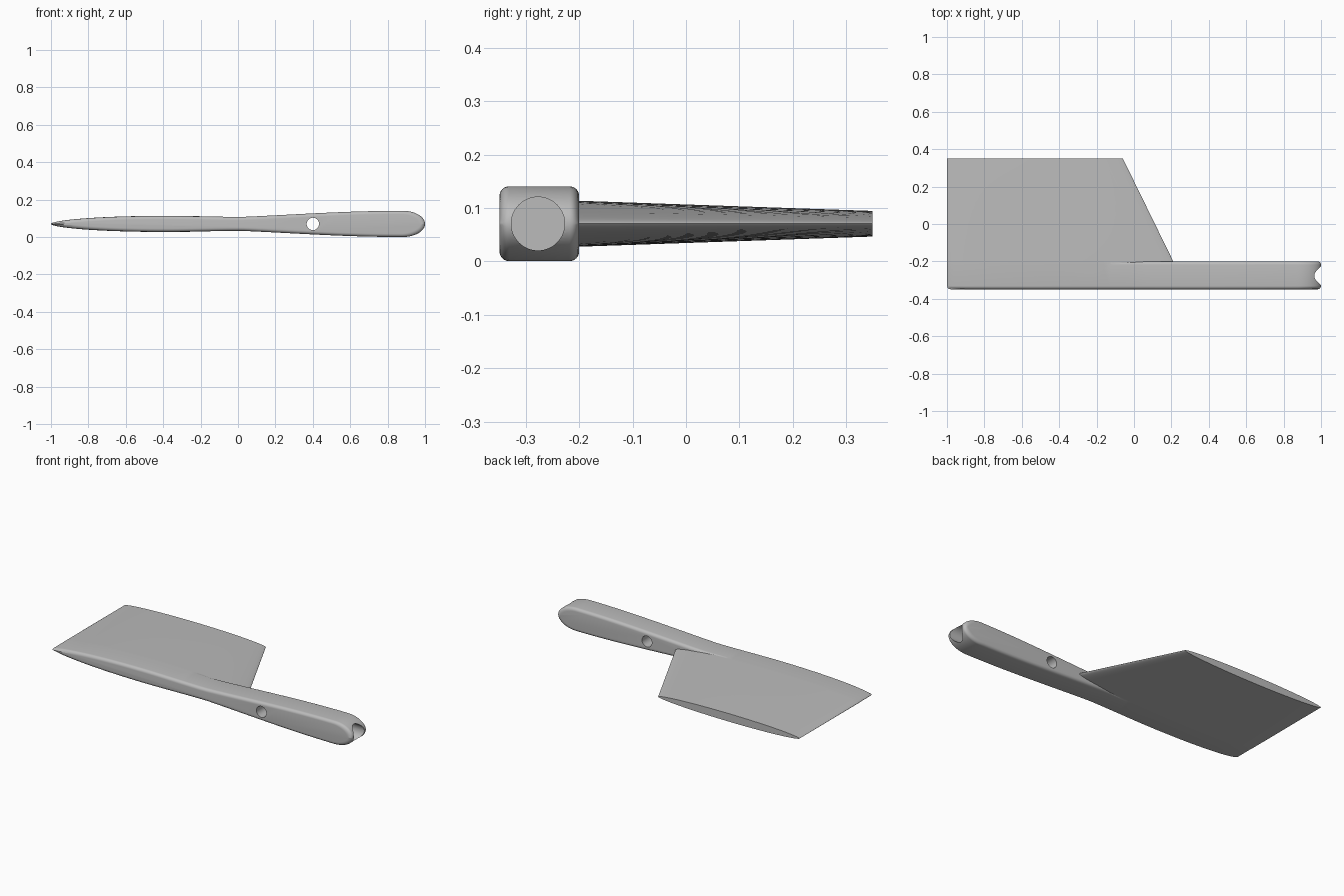
import bpy, bmesh, math
from mathutils import Matrix

if "Cube" in bpy.data.objects:
    bpy.data.objects.remove(bpy.data.objects["Cube"], do_unlink=True)

MID_Z = 0.0705
N = 48

grey = bpy.data.materials.new("plain grey")
grey.use_nodes = True
grey.diffuse_color = (0.5, 0.5, 0.5, 1)
bsdf = next(n for n in grey.node_tree.nodes if n.type == 'BSDF_PRINCIPLED')
bsdf.inputs["Base Color"].default_value = (0.5, 0.5, 0.5, 1)


def make_object(name, bm):
    bmesh.ops.recalc_face_normals(bm, faces=bm.faces[:])
    mesh = bpy.data.meshes.new(name)
    bm.to_mesh(mesh)
    bm.free()
    mesh.materials.append(grey)
    obj = bpy.data.objects.new(name, mesh)
    bpy.context.collection.objects.link(obj)
    return obj


def loft(name, sections):
    """Join closed outlines of (x, half height) stations along y."""
    bm = bmesh.new()
    rings = []
    for y, stations in sections:
        outline = [(x, h) for x, h in stations]
        outline += [(x, -h) for x, h in reversed(stations[1:-1])]
        rings.append([bm.verts.new((x, y, MID_Z + h)) for x, h in outline])
    for a, b in zip(rings, rings[1:]):
        for i in range(len(a)):
            j = (i + 1) % len(a)
            bm.faces.new((a[i], a[j], b[j], b[i]))
    bm.faces.new(rings[0])
    bm.faces.new(rings[-1])
    return make_object(name, bm)


def lens(u, half):
    return half * max(0.0, 1 - u * u) ** 0.55


def bar_half(x):
    """Half height of the handle bar: lens tip, slim waist, full round end."""
    if x < -0.395:
        return lens((x + 0.395) / 0.604, 0.0425)
    if x < 0.02:
        t = (x + 0.395) / 0.415
        return 0.0425 - 0.005 * t * t * (3 - 2 * t)
    if x < 0.88:
        t = (x - 0.02) / 0.86
        return 0.0375 + 0.0325 * math.sin(math.pi / 2 * t ** 1.15)
    return 0.07 * math.sqrt(max(0.0, 1 - ((x - 0.88) / 0.12) ** 2))


# Handle bar with rounded long edges
xs = [-0.0 - 0.999 * math.cos(math.pi * i / (2 * N)) for i in range(N)]
xs += [math.sin(math.pi / 2 * i / N) for i in range(N + 1)]
R = 0.018
steps = [math.pi / 2 * i / 6 for i in range(7)]
rims = [(-0.349 + R * (1 - math.sin(a)), R * (1 - math.cos(a))) for a in reversed(steps)]
rims += [(-0.2 - R * (1 - math.sin(a)), R * (1 - math.cos(a))) for a in steps]
bar_sections = []
for y, inset in rims:
    bar_sections.append((y, [(x * (1 - inset), bar_half(x) - min(inset, 0.7 * bar_half(x)))
                             for x in xs]))
handle = loft("handle_and_blade", sorted(bar_sections, key=lambda s: s[0]))

# Tapered blade with a slanted trailing edge
blade_sections = []
for y, left, half in ((-0.3, -0.985, 0.0412), (-0.225, -1, 0.0431),
                      (-0.2, -1, 0.043), (0.349, -1, 0.024)):
    right = 0.21 - 0.49 * (y + 0.2)
    mid, span = (left + right) / 2, (right - left) / 2
    us = [-math.cos(math.pi * i / N) for i in range(N + 1)]
    blade_sections.append((y, [(mid + span * u, lens(u, half)) for u in us]))
blade = loft("blade", blade_sections)


def cylinder(name, radius, length, centre, axis):
    bm = bmesh.new()
    bmesh.ops.create_cone(bm, cap_ends=True, segments=48, radius1=radius, radius2=radius,
                          depth=length, matrix=Matrix.Translation(centre)
                          @ Matrix.Rotation(math.pi / 2, 4, axis))
    return make_object(name, bm)


# Cross hole through the handle and the socket bored into its end
cross_hole = cylinder("cross_hole_cutter", 0.033, 0.4, (0.4, -0.275, MID_Z), 'X')
end_bore = cylinder("end_bore_cutter", 0.05, 0.4, (0.9, -0.277, MID_Z), 'Y')

bpy.context.view_layer.objects.active = handle
handle.select_set(True)
for tool, operation in ((blade, 'UNION'), (cross_hole, 'DIFFERENCE'), (end_bore, 'DIFFERENCE')):
    mod = handle.modifiers.new(tool.name, 'BOOLEAN')
    mod.operation = operation
    mod.solver = 'EXACT'
    mod.object = tool
    bpy.ops.object.modifier_apply(modifier=mod.name)
    bpy.data.objects.remove(tool, do_unlink=True)

bpy.ops.object.shade_smooth_by_angle(angle=math.radians(35))
